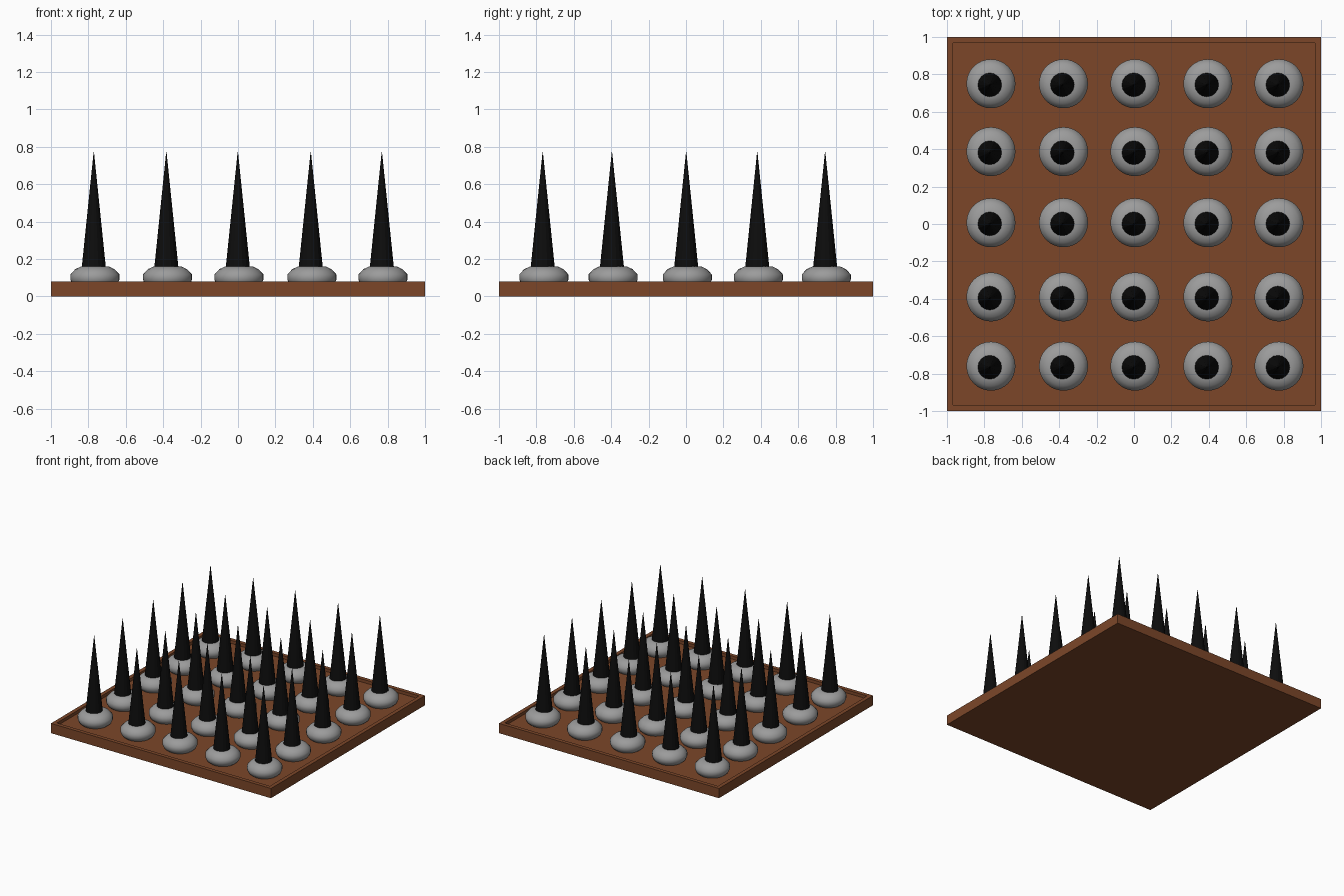
import bpy, bmesh, math

if "Cube" in bpy.data.objects:
    bpy.data.objects.remove(bpy.data.objects["Cube"])

def material(name, color):
    m = bpy.data.materials.new(name)
    m.diffuse_color = color
    m.use_nodes = True
    m.node_tree.nodes["Principled BSDF"].inputs["Base Color"].default_value = m.diffuse_color
    return m

brown = material("brown_wood", (0.20, 0.062, 0.022, 1))
black = material("black_spike", (0.004, 0.004, 0.004, 1))
grey = material("grey_collar", (0.33, 0.33, 0.33, 1))

def add_object(name, bm, mat, loc=(0, 0, 0)):
    me = bpy.data.meshes.new(name)
    bm.normal_update()
    bm.to_mesh(me)
    bm.free()
    me.materials.append(mat)
    ob = bpy.data.objects.new(name, me)
    ob.location = loc
    bpy.context.collection.objects.link(ob)
    return ob

# base board with a shallow recessed top
bm = bmesh.new()
bmesh.ops.create_cube(bm, size=1)
for v in bm.verts:
    v.co = (v.co.x * 2, v.co.y * 2, (v.co.z + 0.5) * 0.08)
bm.normal_update()
top = max(bm.faces, key=lambda f: f.calc_center_median().z)
bmesh.ops.inset_individual(bm, faces=[top], thickness=0.045)
walls = bmesh.ops.extrude_discrete_faces(bm, faces=[top])["faces"]
floor = walls[0]
for v in floor.verts:
    v.co.z = 0.055
# join the rim to the sunken floor
rim_edges = [e for e in bm.edges if e.is_boundary]
bmesh.ops.bridge_loops(bm, edges=rim_edges)
bmesh.ops.recalc_face_normals(bm, faces=bm.faces)
add_object("base_board", bm, brown)

# lathed rounded collar
def lathe(profile, sides):
    bm = bmesh.new()
    rings = [[bm.verts.new((r * math.cos(2 * math.pi * i / sides),
                            r * math.sin(2 * math.pi * i / sides), z))
              for i in range(sides)] for r, z in profile]
    for a, b in zip(rings, rings[1:]):
        for i in range(sides):
            j = (i + 1) % sides
            bm.faces.new((a[i], a[j], b[j], b[i]))
    bm.faces.new(rings[0][::-1])
    bm.faces.new(rings[-1])
    return bm

COLLAR = [(0.10, 0.05), (0.122, 0.07), (0.131, 0.09), (0.131, 0.118),
          (0.105, 0.146), (0.075, 0.16), (0.05, 0.162)]
SPIKE = [(0.066, 0.14), (0.001, 0.772)]
xs = (-0.765, -0.377, 0.005, 0.395, 0.775)
ys = (-0.76, -0.39, 0.007, 0.387, 0.75)

collar = add_object("collar", lathe(COLLAR, 32), grey)
spike = add_object("spike", lathe(SPIKE, 16), black)
for ob in (collar, spike):
    for p in ob.data.polygons:
        p.use_smooth = ob is collar

# five by five grid of collars and spikes
first = True
for x in xs:
    for y in ys:
        for src, off in ((collar, 0), (spike, -0.006)):
            ob = src if first else src.copy()
            if not first:
                bpy.context.collection.objects.link(ob)
            ob.location = (x + off, y + off, 0)
        first = False
